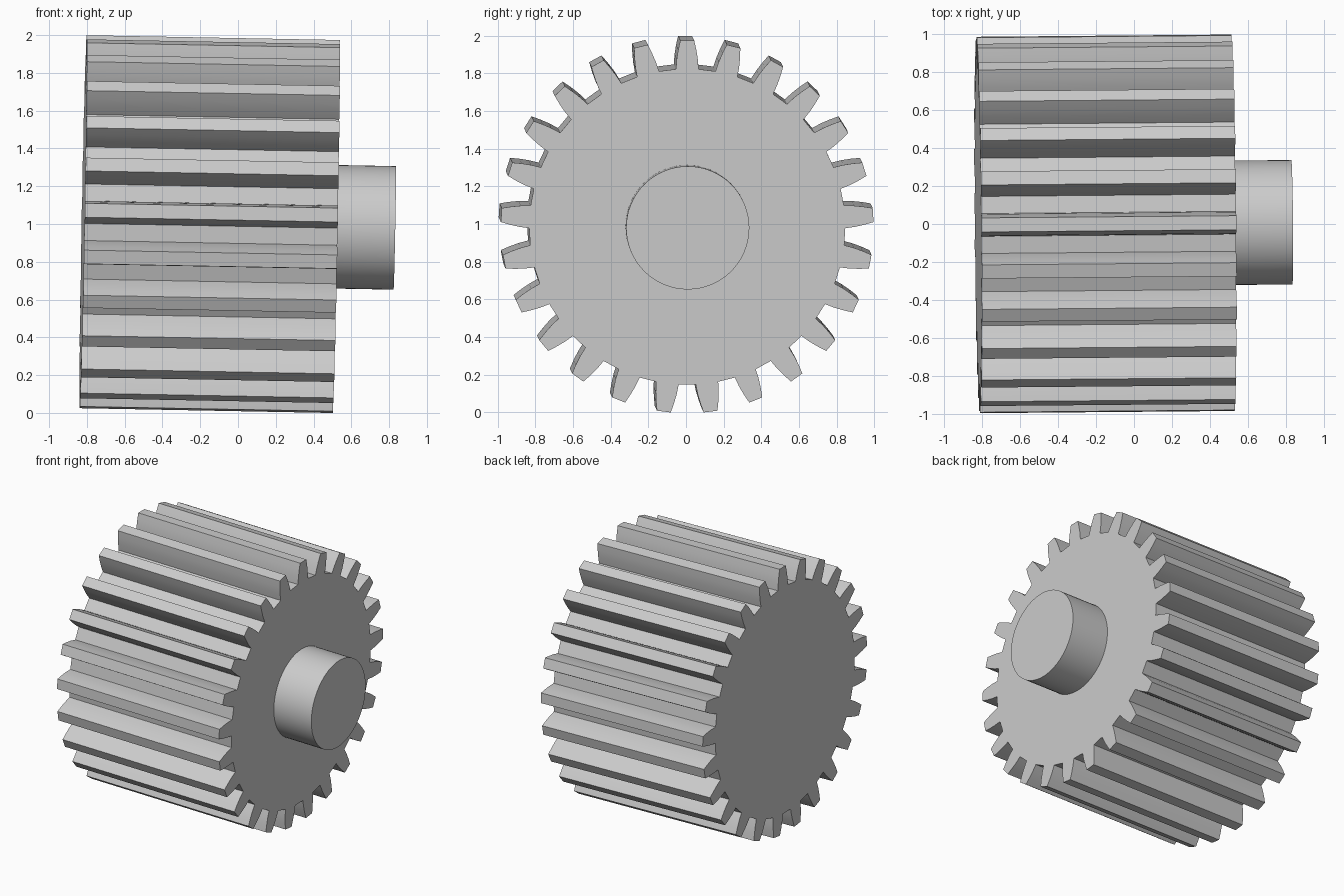
import bpy, bmesh, math
from mathutils import Matrix, Vector

if "Cube" in bpy.data.objects:
    bpy.data.objects.remove(bpy.data.objects["Cube"])

TEETH = 25
BACK, FRONT, SHAFT_END = -0.82, 0.52, 0.83
SHAFT_RADIUS = 0.327
# Half a tooth: (radius, half width) from root to tip
FLANK = [(0.837, 0.060), (0.89, 0.056), (0.94, 0.048), (0.989, 0.037)]

# Slight tilt of the axis, which otherwise runs along x
TILT = (Matrix.Translation((0, 0.002, 0.995))
        @ Matrix.Rotation(math.radians(0.5), 4, 'Z')
        @ Matrix.Rotation(math.radians(1.08), 4, 'Y'))

metal = bpy.data.materials.new("grey_metal")
metal.use_nodes = True
GREY = (0.6, 0.6, 0.6, 1)
metal.diffuse_color = GREY
metal.node_tree.nodes["Principled BSDF"].inputs["Base Color"].default_value = GREY


def extrude_profile(name, points, x0, x1):
    """Prism along x from a closed (y, z) outline."""
    bm = bmesh.new()
    face = bm.faces.new([bm.verts.new((x0, y, z)) for y, z in points])
    moved = bmesh.ops.extrude_face_region(bm, geom=[face], use_keep_orig=True)["geom"]
    verts = [v for v in moved if isinstance(v, bmesh.types.BMVert)]
    bmesh.ops.translate(bm, verts=verts, vec=Vector((x1 - x0, 0, 0)))
    bmesh.ops.recalc_face_normals(bm, faces=bm.faces)
    mesh = bpy.data.meshes.new(name)
    bm.to_mesh(mesh)
    bm.free()
    mesh.materials.append(metal)
    obj = bpy.data.objects.new(name, mesh)
    obj.matrix_world = TILT
    bpy.context.collection.objects.link(obj)
    bpy.ops.object.select_all(action='DESELECT')
    obj.select_set(True)
    bpy.context.view_layer.objects.active = obj
    bpy.ops.object.shade_smooth_by_angle(angle=math.radians(20))
    return obj


# Toothed body: one mirrored tooth repeated round the axis
tooth = [(-w, r) for r, w in FLANK] + [(w, r) for r, w in reversed(FLANK)]
outline = []
for i in range(TEETH):
    a = math.tau * i / TEETH
    outline += [(y * math.cos(a) + z * math.sin(a), z * math.cos(a) - y * math.sin(a))
                for y, z in tooth]
extrude_profile("gear_body", outline, BACK, FRONT)

# Round stub on the right side
SIDES = 64
circle = [(SHAFT_RADIUS * math.sin(math.tau * i / SIDES),
           SHAFT_RADIUS * math.cos(math.tau * i / SIDES)) for i in range(SIDES)]
extrude_profile("shaft_stub", circle, FRONT - 0.02, SHAFT_END)
